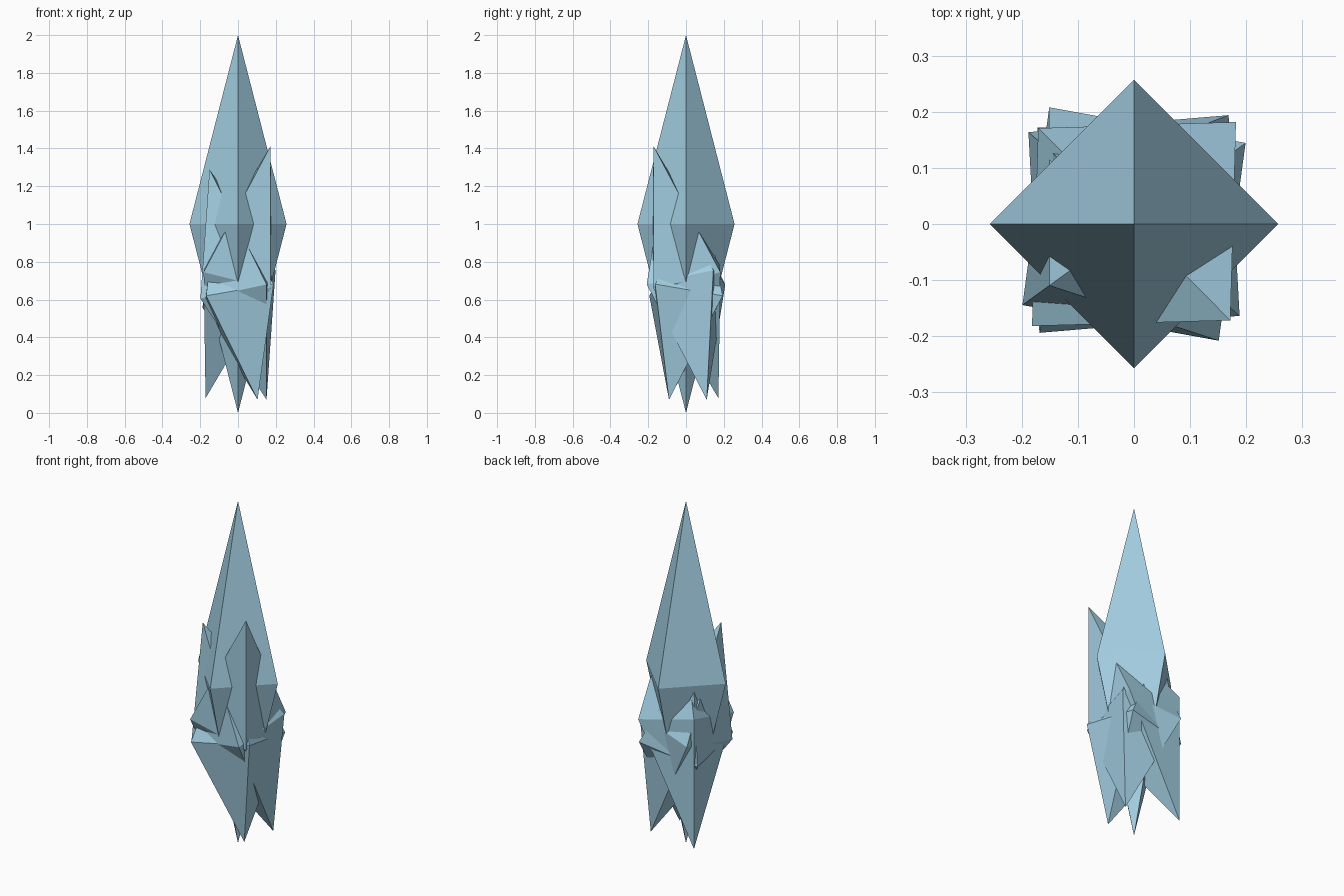
import bpy, bmesh, math
from mathutils import Matrix, Vector

cube = bpy.data.objects.get("Cube")
if cube:
    bpy.data.objects.remove(cube, do_unlink=True)

ICE = (0.36, 0.61, 0.75, 1.0)
ice = bpy.data.materials.new("pale_ice_blue")
ice.use_nodes = True
ice.diffuse_color = ICE
ice.node_tree.nodes["Principled BSDF"].inputs["Base Color"].default_value = ICE

RADIUS = 0.257


def crystal(name, height, half_length, azimuth=0, tilt=0):
    """Stretched octahedron leaning by tilt towards azimuth (degrees)."""
    turn = (Matrix.Rotation(math.radians(azimuth), 4, "Z")
            @ Matrix.Rotation(math.radians(tilt), 4, "Y"))
    place = Matrix.Translation((0, 0, height)) @ turn
    bm = bmesh.new()
    for axis, size in enumerate((RADIUS, RADIUS, half_length)):
        for side in (-1, 1):
            corner = Vector((0, 0, 0))
            corner[axis] = side * size
            bm.verts.new(place @ corner)
    bmesh.ops.convex_hull(bm, input=bm.verts)
    bmesh.ops.recalc_face_normals(bm, faces=bm.faces)
    mesh = bpy.data.meshes.new(name)
    bm.to_mesh(mesh)
    bm.free()
    mesh.materials.append(ice)
    obj = bpy.data.objects.new(name, mesh)
    bpy.context.collection.objects.link(obj)


# Tall upright crystal
crystal("main_crystal", 1.0, 1.0)

# Leaning crystals, from largest to smallest
crystal("large_leaning_crystal", 0.745, 0.71, -45, 20)
crystal("middle_leaning_crystal", 0.68, 0.638, 216, 17)
crystal("small_leaning_crystal", 0.62, 0.567, 139, 14)
